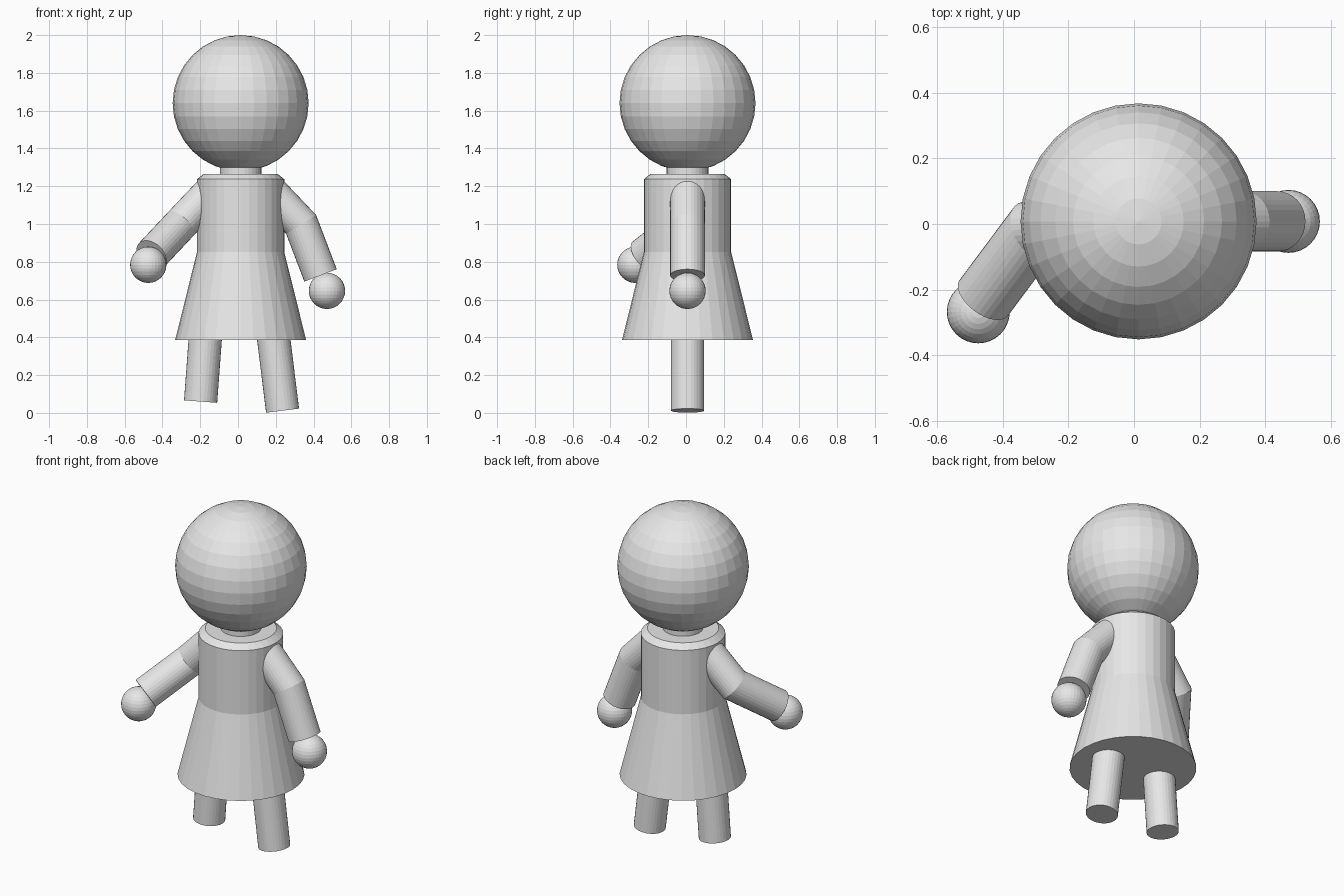
import bpy, bmesh, math
from mathutils import Vector

cube = bpy.data.objects.get("Cube")
if cube:
    bpy.data.objects.remove(cube, do_unlink=True)

CX, CY = 0.014, 0.008   # body axis
SIDES = 32

grey = bpy.data.materials.new("plain_grey")
grey.use_nodes = True
grey.diffuse_color = (0.8, 0.8, 0.8, 1)
grey.node_tree.nodes["Principled BSDF"].inputs["Base Color"].default_value = (0.8, 0.8, 0.8, 1)


def finish(name, bm):
    bmesh.ops.recalc_face_normals(bm, faces=bm.faces)
    mesh = bpy.data.meshes.new(name)
    bm.to_mesh(mesh)
    bm.free()
    mesh.materials.append(grey)
    obj = bpy.data.objects.new(name, mesh)
    bpy.context.collection.objects.link(obj)
    return obj


def ball(name, centre, radius, segments=SIDES):
    bm = bmesh.new()
    bmesh.ops.create_uvsphere(bm, u_segments=segments, v_segments=segments // 2, radius=radius)
    bmesh.ops.translate(bm, verts=bm.verts, vec=Vector(centre))
    return finish(name, bm)


def loft(name, rings):
    """Skin matching rings of points and cap both ends."""
    bm = bmesh.new()
    loops = [[bm.verts.new(p) for p in ring] for ring in rings]
    for a, b in zip(loops, loops[1:]):
        for i in range(SIDES):
            j = (i + 1) % SIDES
            bm.faces.new((a[i], a[j], b[j], b[i]))
    bm.faces.new(loops[0][::-1])
    bm.faces.new(loops[-1])
    return finish(name, bm)


def turned(name, profile):
    """Lathe a (radius, height) profile about the body axis."""
    angles = [math.tau * i / SIDES for i in range(SIDES)]
    return loft(name, [[(CX + r * math.cos(a), CY + r * math.sin(a), z) for a in angles]
                       for r, z in profile])


def limb(name, points, radius):
    """Round tube along points, mitred at each bend."""
    pts = [Vector(p) for p in points]
    dirs = [(b - a).normalized() for a, b in zip(pts, pts[1:])]
    side = dirs[0].cross(Vector((0, 1, 0))).normalized()
    up = dirs[0].cross(side)
    angles = [math.tau * i / SIDES for i in range(SIDES)]
    ring = [pts[0] + radius * (math.cos(a) * side + math.sin(a) * up) for a in angles]
    rings = [ring]
    for i, d in enumerate(dirs):
        normal = d + dirs[i + 1] if i + 1 < len(dirs) else d
        ring = [p + d * ((pts[i + 1] - p).dot(normal) / d.dot(normal)) for p in ring]
        rings.append(ring)
    return loft(name, rings)


# Head, neck and dress
ball("head", (CX, CY, 1.64), 0.36)
turned("neck", [(0.11, 1.2), (0.11, 1.36)])
turned("dress", [(0.347, 0.385), (0.231, 0.852), (0.231, 1.237), (0.195, 1.266)])

# Arms and hands
limb("left_arm", [(0.168, CY, 1.173), (0.334, CY, 0.998), (0.437, CY, 0.728)], 0.092)
ball("left_hand", (0.471, CY, 0.646), 0.096)
limb("right_arm", [(-0.139, CY, 1.173), (-0.305, -0.02, 0.998), (-0.458, -0.225, 0.835)], 0.092)
ball("right_hand", (-0.475, -0.268, 0.784), 0.096)

# Legs
limb("left_leg", [(0.163, CY, 0.6), (0.236, CY, 0.012)], 0.088)
limb("right_leg", [(-0.158, CY, 0.6), (-0.198, CY, 0.06)], 0.088)
